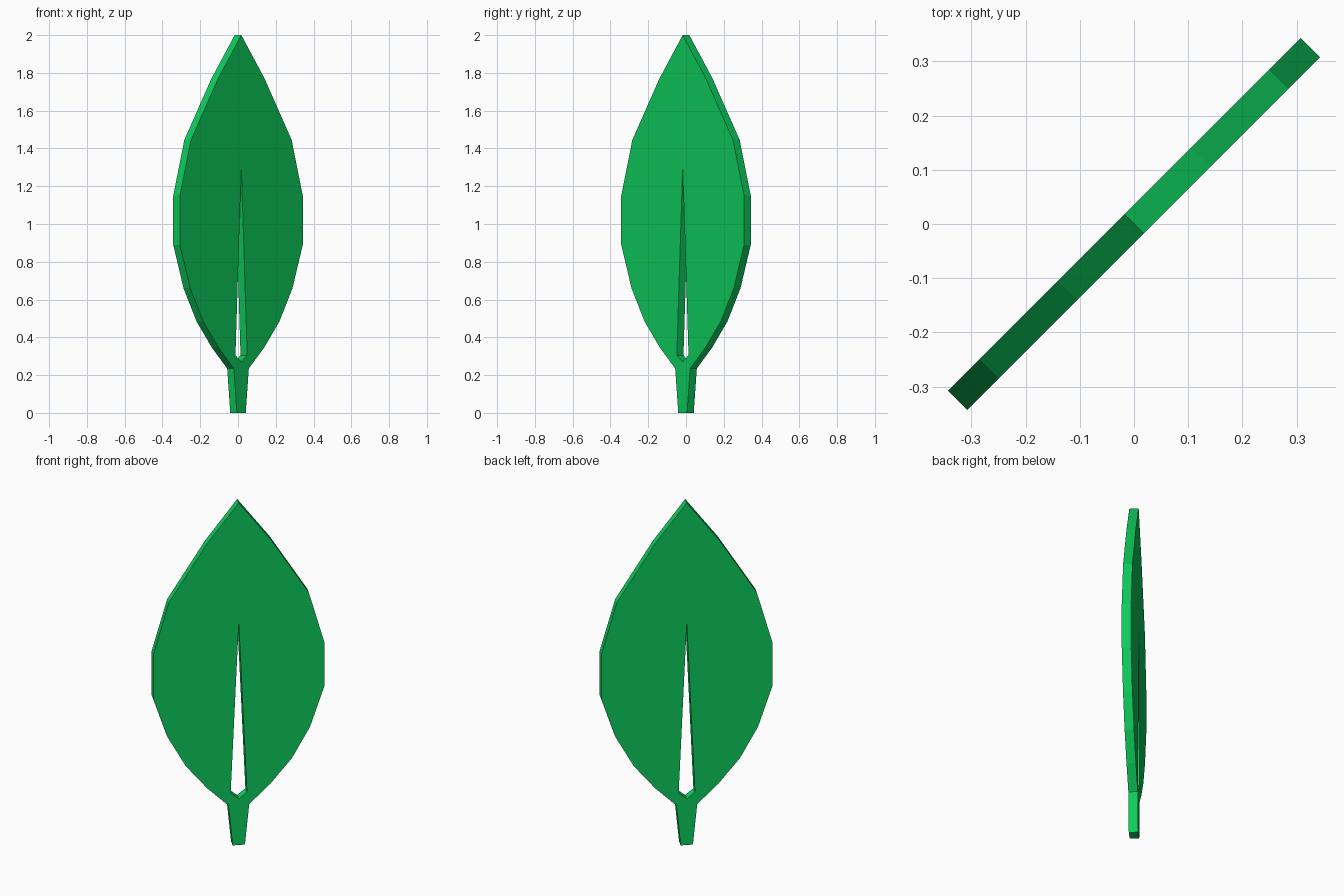
import bpy, bmesh, math
from mathutils import Matrix

if "Cube" in bpy.data.objects:
    bpy.data.objects.remove(bpy.data.objects["Cube"])

THICK = 0.05

# Half outline (across, up): stem, blade edge, tip, then down the centre slot
half = [(0, 0), (0.033, 0), (0.056, 0.235), (0.17, 0.345), (0.286, 0.485),
        (0.383, 0.66), (0.46, 0.89), (0.46, 1.15), (0.377, 1.445),
        (0.174, 1.77), (0, 2.0), (0, 1.3), (0.044, 0.305), (0, 0.27)]

bm = bmesh.new()

# Both halves of the leaf, welded along the centre line
for side in (1, -1):
    pts = half if side == 1 else half[::-1]
    bm.faces.new([bm.verts.new((side * u, -THICK / 2, z)) for u, z in pts])
bmesh.ops.remove_doubles(bm, verts=bm.verts[:], dist=0.0005)

# Thickness, then turn the plate diagonally
ext = bmesh.ops.extrude_face_region(bm, geom=bm.faces[:], use_keep_orig=True)
moved = [g for g in ext["geom"] if isinstance(g, bmesh.types.BMVert)]
bmesh.ops.translate(bm, verts=moved, vec=(0, THICK, 0))
bmesh.ops.triangulate(bm, faces=[f for f in bm.faces if len(f.verts) > 4])
bmesh.ops.recalc_face_normals(bm, faces=bm.faces[:])
bmesh.ops.rotate(bm, verts=bm.verts[:], cent=(0, 0, 0),
                 matrix=Matrix.Rotation(math.radians(45), 3, 'Z'))

mesh = bpy.data.meshes.new("leaf")
bm.to_mesh(mesh)
bm.free()
leaf = bpy.data.objects.new("leaf", mesh)
bpy.context.collection.objects.link(leaf)

# Leaf green
green = bpy.data.materials.new("leaf_green")
green.diffuse_color = (0.004, 0.6, 0.107, 1)
green.use_nodes = True
green.node_tree.nodes["Principled BSDF"].inputs["Base Color"].default_value = green.diffuse_color
mesh.materials.append(green)
